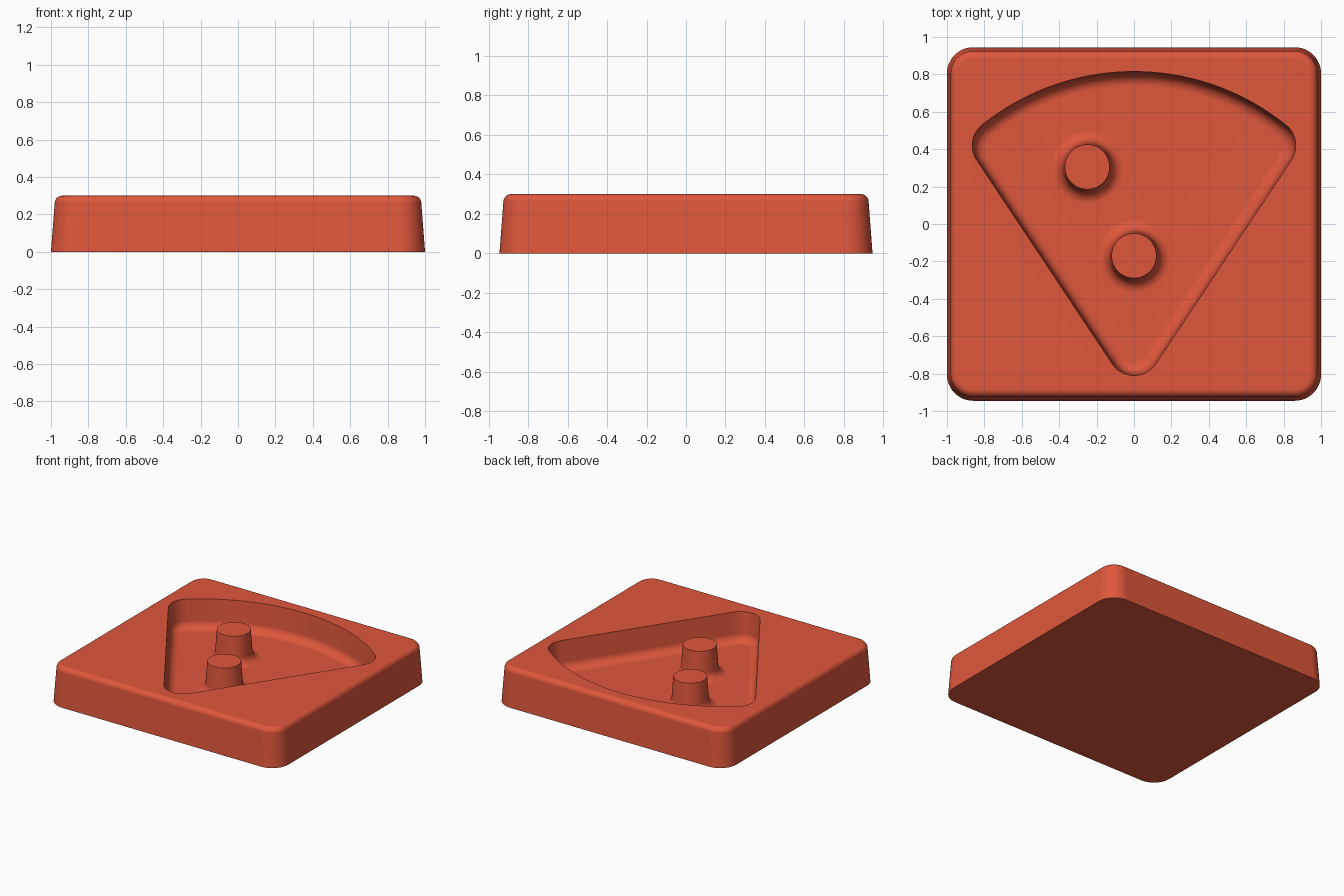
import bpy, bmesh, math

cube = bpy.data.objects.get("Cube")
if cube:
    bpy.data.objects.remove(cube, do_unlink=True)

HEIGHT, FLOOR = 0.30, 0.075
FILLET = 0.065   # round where the walls and posts meet the floor
DRAFT = 0.075    # sideways lean per unit of height


def arc(cx, cy, r, start, end, steps):
    """Points on an arc, angles in degrees."""
    pts = []
    for i in range(steps + 1):
        a = math.radians(start + (end - start) * i / steps)
        pts.append((cx + r * math.cos(a), cy + r * math.sin(a)))
    return pts


def block_outline(inset):
    """Rounded square around the whole tray."""
    r = 0.14 - inset
    pts = []
    for i, (sx, sy) in enumerate(((1, 1), (-1, 1), (-1, -1), (1, -1))):
        pts += arc(sx * 0.86, sy * 0.805, r, i * 90, i * 90 + 90, 12)
    return pts


def wedge_outline(inset):
    """Slice shape: rounded tip, two rounded corners and a wide curved end."""
    r = 0.14 - inset
    tip_y, corner_x, corner_y, curve_y = -0.67, 0.725, 0.42, -0.483
    side = math.degrees(math.atan2(-corner_x, corner_y - tip_y))
    top = math.degrees(math.atan2(corner_y - curve_y, corner_x))
    return (arc(0, tip_y, r, -180 - side, side, 16)
            + arc(corner_x, corner_y, r, side, top, 14)
            + arc(0, curve_y, 1.298 - inset, top + 2, 178 - top, 44)
            + arc(-corner_x, corner_y, r, 180 - top, 180 - side, 14))


def post_outline(cx, cy):
    return lambda grow: arc(cx, cy, 0.12 + grow, 0, 352.5, 47)


def wall_profile():
    """(offset, z) pairs from the top rim down through the fillet to the floor."""
    lean = DRAFT * (HEIGHT - FLOOR - FILLET)
    profile = [(0, HEIGHT)]
    for i in range(11):
        a = math.radians(4 + 86 * i / 10)
        profile.append((lean + FILLET * (1 - math.cos(a)),
                        FLOOR + FILLET * (1 - math.sin(a))))
    return profile


def block_profile(round_r=0.04):
    """(inset, z) pairs from the base up over the rounded top edge."""
    profile = [(0, 0)]
    for i in range(9):
        a = math.radians(4 + 86 * i / 8)
        profile.append((0.02 + round_r * (1 - math.cos(a)),
                        HEIGHT - round_r * (1 - math.sin(a))))
    return profile


bm = bmesh.new()


def skin(outline, profile):
    """Stack outlines along a profile; return the first and last rings."""
    rings = [[bm.verts.new((x, y, z)) for x, y in outline(d)] for d, z in profile]
    for a, b in zip(rings, rings[1:]):
        n = len(a)
        for i in range(n):
            j = (i + 1) % n
            bm.faces.new((a[i], a[j], b[j], b[i]))
    return rings[0], rings[-1]


def fill_between(*rings):
    """Flat fill bounded by an outer ring and any hole rings."""
    edges = [bm.edges.get((r[i - 1], r[i])) for r in rings for i in range(len(r))]
    bmesh.ops.triangle_fill(bm, edges=edges, use_beauty=True,
                            use_dissolve=False, normal=(0, 0, 1))


# Outer block with flat underside
base, top_edge = skin(block_outline, block_profile())
bm.faces.new(base)

# Slice-shaped cavity
rim, floor_edge = skin(wedge_outline, wall_profile())
fill_between(top_edge, rim)

# Two flared posts, flush with the top
feet = []
for centre in ((-0.25, 0.305), (0, -0.17)):
    cap, foot = skin(post_outline(*centre), wall_profile())
    bm.faces.new(cap)
    feet.append(foot)
fill_between(floor_edge, *feet)

bmesh.ops.recalc_face_normals(bm, faces=bm.faces)
mesh = bpy.data.meshes.new("slice_mould")
bm.to_mesh(mesh)
bm.free()

# Colour
red = bpy.data.materials.new("warm red")
red.use_nodes = True
colour = (0.74, 0.095, 0.045, 1)
red.diffuse_color = colour
red.node_tree.nodes["Principled BSDF"].inputs["Base Color"].default_value = colour
mesh.materials.append(red)

mould = bpy.data.objects.new("slice_mould", mesh)
bpy.context.collection.objects.link(mould)
bpy.ops.object.select_all(action="DESELECT")
mould.select_set(True)
bpy.context.view_layer.objects.active = mould
bpy.ops.object.shade_smooth_by_angle(angle=math.radians(35))
weighted = mould.modifiers.new("weighted_normals", "WEIGHTED_NORMAL")
weighted.keep_sharp = True
